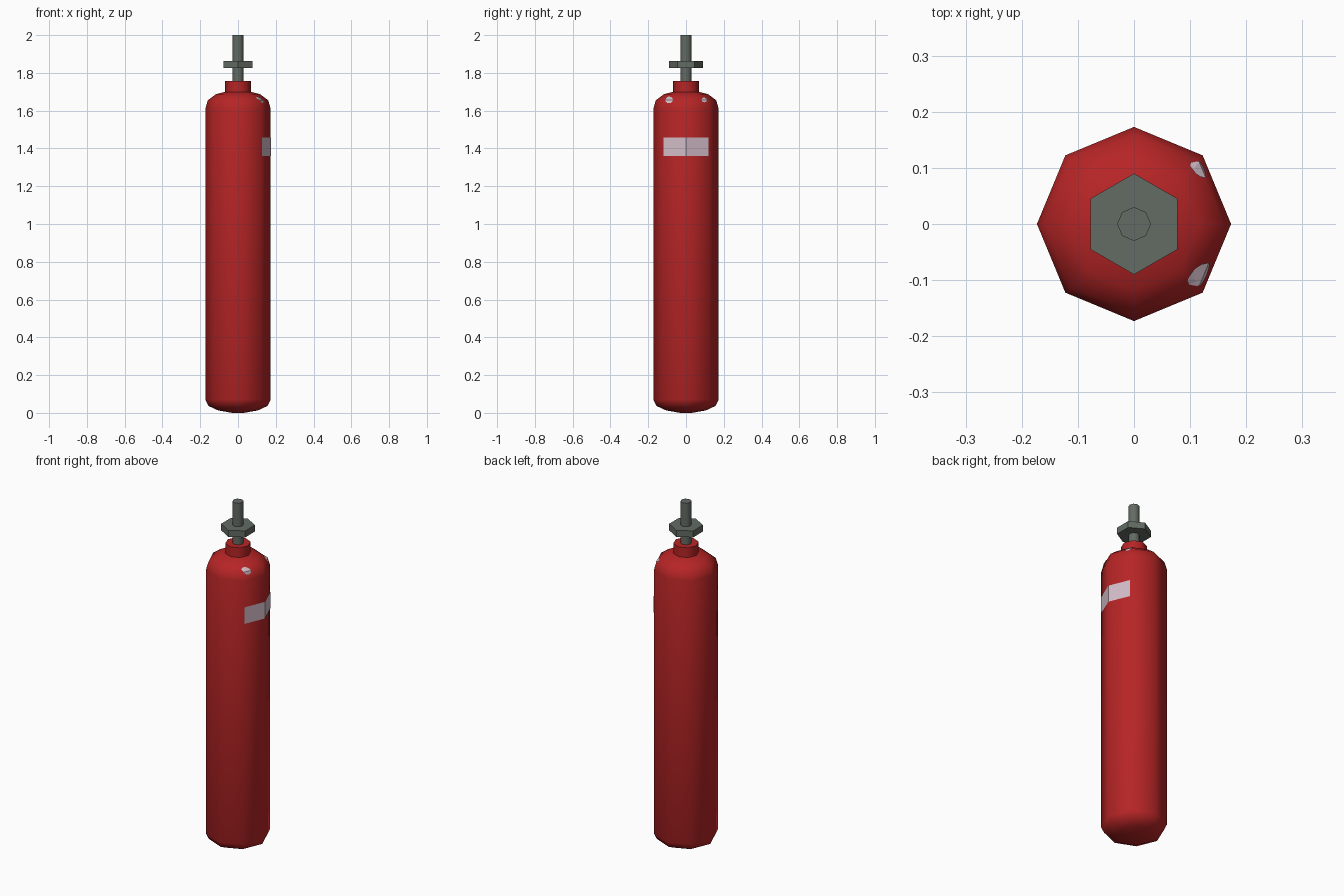
import bpy, bmesh, math
from mathutils import Vector

if "Cube" in bpy.data.objects:
    bpy.data.objects.remove(bpy.data.objects["Cube"])


def material(name, rgb):
    m = bpy.data.materials.new(name)
    m.diffuse_color = (*rgb, 1)
    m.use_nodes = True
    m.node_tree.nodes["Principled BSDF"].inputs["Base Color"].default_value = m.diffuse_color
    return m


RED = material("red_paint", (0.47, 0.018, 0.019))
GREY = material("grey_metal", (0.125, 0.145, 0.125))
WHITE = material("pale_label", (0.66, 0.51, 0.58))


def make(name, verts, faces, mat, smooth=None):
    me = bpy.data.meshes.new(name)
    me.from_pydata(verts, [], faces)
    bm = bmesh.new()
    bm.from_mesh(me)
    if smooth is not None:
        bmesh.ops.recalc_face_normals(bm, faces=bm.faces)
    bm.to_mesh(me)
    bm.free()
    me.materials.append(mat)
    ob = bpy.data.objects.new(name, me)
    bpy.context.collection.objects.link(ob)
    if smooth:
        bpy.ops.object.select_all(action='DESELECT')
        ob.select_set(True)
        bpy.context.view_layer.objects.active = ob
        bpy.ops.object.shade_smooth_by_angle(angle=math.radians(smooth))
    return ob


def lathe(name, profile, sides, mat, smooth, turn=0.0):
    """Closed solid from (radius, z) rings."""
    verts, faces = [], []
    for r, z in profile:
        for i in range(sides):
            a = turn + 2 * math.pi * i / sides
            verts.append((r * math.cos(a), r * math.sin(a), z))
    for k in range(len(profile) - 1):
        for i in range(sides):
            j = (i + 1) % sides
            faces.append((k * sides + i, k * sides + j,
                          (k + 1) * sides + j, (k + 1) * sides + i))
    faces.append(tuple(reversed(range(sides))))
    faces.append(tuple(range(len(verts) - sides, len(verts))))
    return make(name, verts, faces, mat, smooth)


# Octagonal cylinder with rounded base, shoulder and neck
body = lathe("tank_body", [(0.03, 0.0), (0.105, 0.013), (0.157, 0.037), (0.173, 0.07),
                           (0.173, 1.61), (0.16, 1.655), (0.117, 1.687),
                           (0.068, 1.70), (0.068, 1.757)], 8, RED, 50)

# Valve stem and hexagonal nut
lathe("valve_stem", [(0.03, 1.74), (0.03, 2.0)], 8, GREY, 50)
lathe("valve_nut", [(0.09, 1.825), (0.09, 1.863)], 6, GREY, 0, math.pi / 6)

# Label wrapped round the corner on the +x side
off = 0.002
edge_x = 0.173 - 0.118 * (0.173 - 0.1223) / 0.1223
pts = [(edge_x + off, -0.118), (0.173 + off, 0), (edge_x + off, 0.118)]
lab = [(x, y, z) for z in (1.36, 1.457) for x, y in pts]
make("label", lab, [(0, 1, 4, 3), (1, 2, 5, 4)], WHITE)


# Small round spots hugging the shoulder
def spot(name, y, radius):
    n = 12
    flat = [(0, 0)]
    for f in (0.35, 0.7, 1.0):
        flat += [(radius * f * math.cos(2 * math.pi * i / n),
                  radius * f * math.sin(2 * math.pi * i / n)) for i in range(n)]
    verts = []
    for u, v in flat:
        hit, loc, nor, _ = body.ray_cast(Vector((1, y + u, 1.655 + v * 0.85)), Vector((-1, 0, 0)))
        verts.append(loc + Vector((off, 0, off)))
    faces = [(0, 1 + i, 1 + (i + 1) % n) for i in range(n)]
    for k in (1, 1 + n):
        faces += [(k + i, k + n + i, k + n + (i + 1) % n, k + (i + 1) % n) for i in range(n)]
    make(name, verts, faces, WHITE)


spot("left_spot", -0.09, 0.021)
spot("right_spot", 0.097, 0.015)
